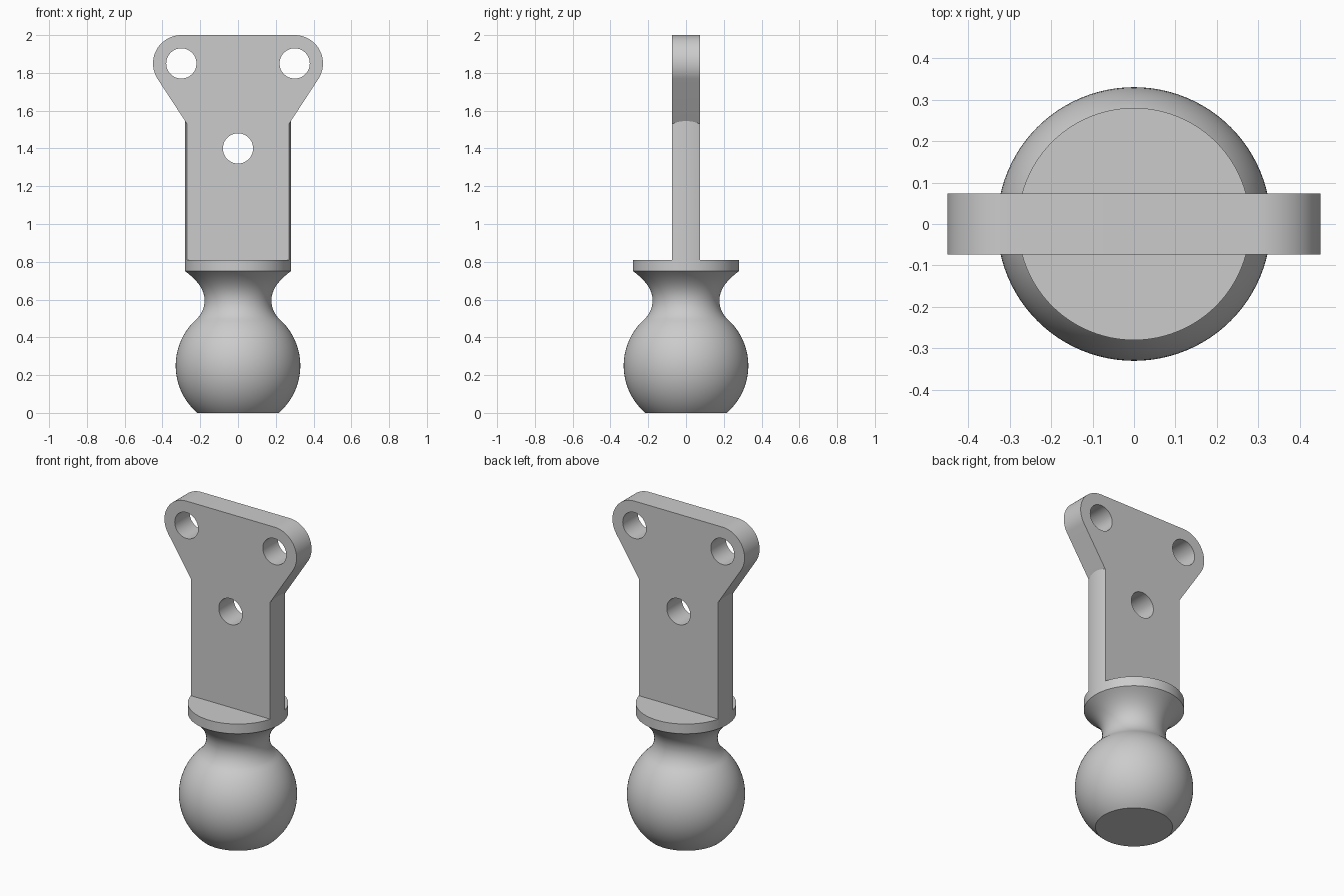
import bpy, bmesh
from math import sin, cos, asin, acos, atan2, pi, radians, hypot

if "Cube" in bpy.data.objects:
    bpy.data.objects.remove(bpy.data.objects["Cube"])

HALF_T = 0.073          # half thickness of the plate
COL_R = 0.28            # flange and column radius
LOBE = (0.30, 1.85, 0.15)
HOLES = [(-0.30, 1.85), (0.30, 1.85), (0.0, 1.40)]


def finish(name, bm):
    bmesh.ops.recalc_face_normals(bm, faces=bm.faces)
    me = bpy.data.meshes.new(name)
    bm.to_mesh(me)
    bm.free()
    ob = bpy.data.objects.new(name, me)
    bpy.context.collection.objects.link(ob)
    return ob


def prism(name, pts, offset):
    """Extrude a closed polygon of 3D points along an offset vector."""
    bm = bmesh.new()
    face = bm.faces.new([bm.verts.new(p) for p in pts])
    ext = bmesh.ops.extrude_face_region(bm, geom=[face], use_keep_orig=True)
    for v in ext["geom"]:
        if isinstance(v, bmesh.types.BMVert):
            v.co = [a + b for a, b in zip(v.co, offset)]
    return finish(name, bm)


def lathe(name, profile, n=96):
    """Spin an (r, z) profile around z and cap both ends."""
    bm = bmesh.new()
    rings = [[bm.verts.new((r * cos(2 * pi * i / n), r * sin(2 * pi * i / n), z))
              for i in range(n)] for r, z in profile]
    for a, b in zip(rings, rings[1:]):
        for i in range(n):
            j = (i + 1) % n
            bm.faces.new((a[i], a[j], b[j], b[i]))
    bm.faces.new(rings[0])
    bm.faces.new(rings[-1])
    return finish(name, bm)


def bezier(p0, p1, p2, p3, n=10):
    out = []
    for i in range(1, n + 1):
        t = i / n
        s = 1 - t
        out.append(tuple(s**3 * a + 3 * s * s * t * b + 3 * s * t * t * c + t**3 * d
                         for a, b, c, d in zip(p0, p1, p2, p3)))
    return out


def combine(target, other, operation):
    mod = target.modifiers.new("bool", "BOOLEAN")
    mod.operation = operation
    mod.solver = "EXACT"
    mod.object = other
    bpy.context.view_layer.objects.active = target
    bpy.ops.object.modifier_apply(modifier=mod.name)
    bpy.data.objects.remove(other)


# Ball, neck and flange as one turned profile
a0 = asin(0.25 / 0.33)
profile = [(0.33 * cos(a), 0.25 + 0.33 * sin(a))
           for a in (-a0 + 2 * a0 * i / 28 for i in range(29))]
start = profile[-1]
profile += bezier(start, (0.19, 0.528), (0.177, 0.56), (0.177, 0.595))
profile += bezier((0.177, 0.595), (0.177, 0.66), (0.225, 0.71), (COL_R, 0.75))
profile.append((COL_R, 0.81))
body = lathe("ball_mount", profile)

# Column: slab with rounded sides that follow the flange
b0 = asin(HALF_T / COL_R)
side = [b0 * (i / 5 - 1) for i in range(11)]
col = [(COL_R * cos(a), COL_R * sin(a)) for a in side]
for p, y in ((0, -HALF_T), (-1, HALF_T)):
    col[p] = (col[p][0], y)
col += [(-x, -y) for x, y in col]
column = prism("column", [(x, y, 0.78) for x, y in col], (0, 0, 0.82))

# Flared head: two round lobes, tangent edges running down to the column
cx, cz, r = LOBE
dx, dz = 0.28 - cx, 1.545 - cz
t0 = atan2(dz, dx) + acos(r / hypot(dx, dz))
arc = [t0 + (pi / 2 - t0) * i / 24 for i in range(25)]
right = [(cx + r * cos(a), cz + r * sin(a)) for a in arc]
foot_x = 0.27
slope = (right[0][1] - 1.545) / (right[0][0] - 0.28)
right.insert(0, (foot_x, 1.545 - slope * (0.28 - foot_x)))
outline = right + [(-x, z) for x, z in reversed(right)]
head = prism("head", [(x, -HALF_T, z) for x, z in outline], (0, 2 * HALF_T, 0))

combine(column, head, "UNION")
combine(body, column, "UNION")

# Bolt holes
for hx, hz in HOLES:
    ring = [(hx + 0.08 * cos(2 * pi * i / 48), -0.2, hz + 0.08 * sin(2 * pi * i / 48))
            for i in range(48)]
    combine(body, prism("hole_cutter", ring, (0, 0.4, 0)), "DIFFERENCE")

# Smooth shading with sharp rims
bpy.ops.object.select_all(action="DESELECT")
body.select_set(True)
bpy.context.view_layer.objects.active = body
bpy.ops.object.shade_smooth_by_angle(angle=radians(25))
